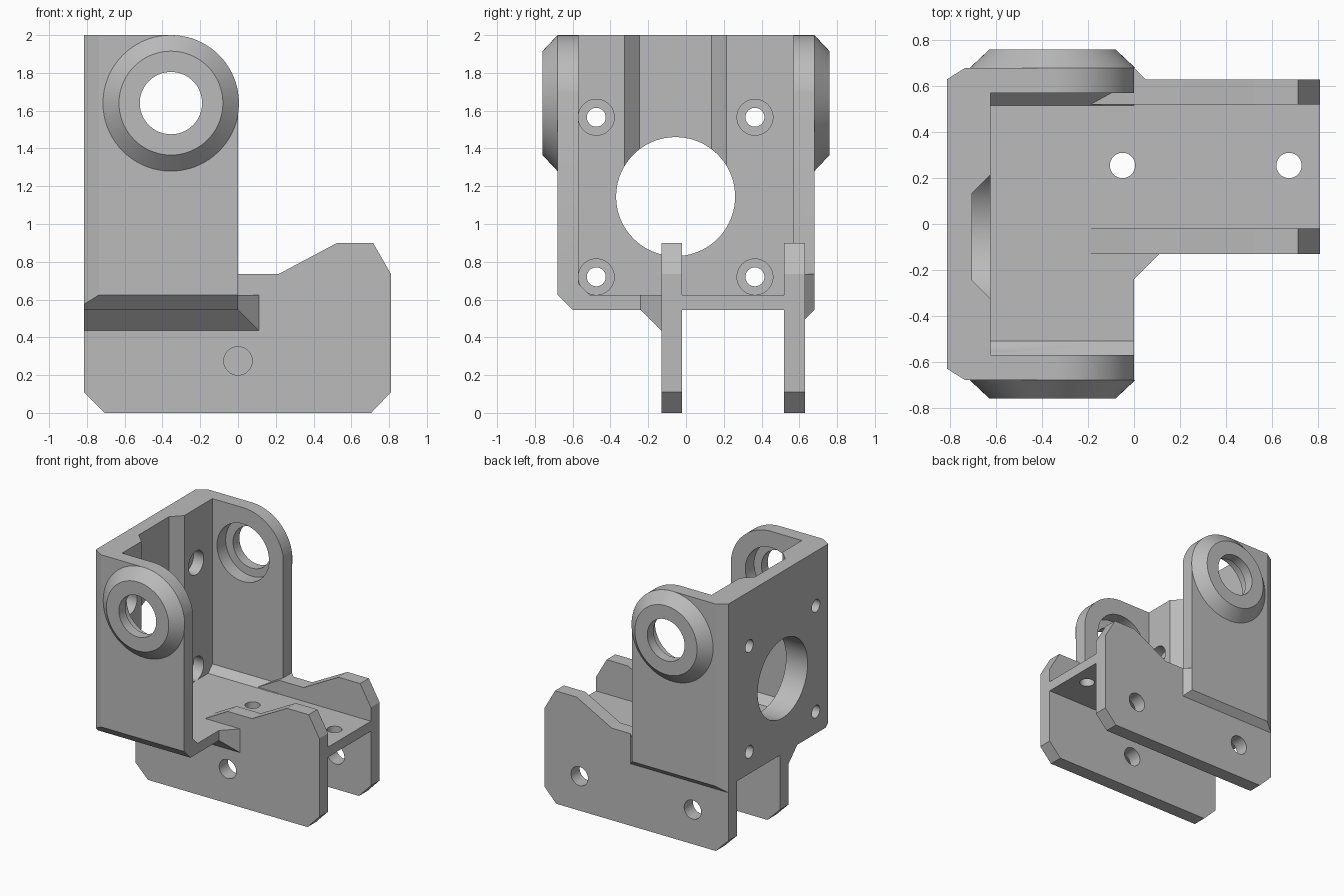
import bpy, bmesh
from math import pi, sin, cos, radians
from mathutils import Matrix, Vector

if "Cube" in bpy.data.objects:
    bpy.data.objects.remove(bpy.data.objects["Cube"], do_unlink=True)

grey = bpy.data.materials.new("plain_grey")
grey.use_nodes = True
GREY = (0.5, 0.5, 0.5, 1)
grey.diffuse_color = GREY
grey.node_tree.nodes["Principled BSDF"].inputs["Base Color"].default_value = GREY


def finish(name, bm):
    bmesh.ops.recalc_face_normals(bm, faces=bm.faces)
    mesh = bpy.data.meshes.new(name)
    bm.to_mesh(mesh)
    bm.free()
    mesh.materials.append(grey)
    obj = bpy.data.objects.new(name, mesh)
    bpy.context.scene.collection.objects.link(obj)
    return obj


def prism(name, axis, pts, lo, hi):
    """Extrude a 2D outline along an axis; the outline uses the other two axes in order."""
    bm = bmesh.new()
    place = {"x": lambda a, b, t: (t, a, b),
             "y": lambda a, b, t: (a, t, b),
             "z": lambda a, b, t: (a, b, t)}[axis]
    face = bm.faces.new([bm.verts.new(place(a, b, lo)) for a, b in pts])
    out = bmesh.ops.extrude_face_region(bm, geom=[face])
    verts = [g for g in out["geom"] if isinstance(g, bmesh.types.BMVert)]
    bmesh.ops.translate(bm, verts=verts, vec=place(0, 0, hi - lo))
    return finish(name, bm)


def rod(name, direction, start, r1, length, r2=None):
    """Cylinder or frustum running from start along direction."""
    bm = bmesh.new()
    d = Vector(direction)
    turn = Vector((0, 0, 1)).rotation_difference(d).to_matrix().to_4x4()
    mat = Matrix.Translation(Vector(start) + d * length / 2) @ turn
    bmesh.ops.create_cone(bm, cap_ends=True, segments=72, radius1=r1,
                          radius2=r1 if r2 is None else r2, depth=length, matrix=mat)
    return finish(name, bm)


def hull(name, pts):
    bm = bmesh.new()
    verts = [bm.verts.new(p) for p in pts]
    bmesh.ops.convex_hull(bm, input=verts)
    bmesh.ops.dissolve_limit(bm, angle_limit=radians(1), verts=bm.verts, edges=bm.edges)
    return finish(name, bm)


def cut(obj, cutters):
    bpy.context.view_layer.objects.active = obj
    for c in cutters:
        c.hide_render = True
        mod = obj.modifiers.new("cut", "BOOLEAN")
        mod.operation, mod.solver, mod.object = "DIFFERENCE", "EXACT", c
        bpy.ops.object.modifier_apply(modifier=mod.name)


BACK, INNER, FRONT = -0.815, -0.625, 0.81      # x of plate faces and rail end
WALL, FLOOR, UNDER = 0.68, 0.625, 0.545        # outer wall y, floor top and underside
PIVOT_X, PIVOT_Z, PIVOT_R = -0.355, 1.64, 0.36

# Shell: back plate, two side walls and floor
shell = prism("bracket_shell", "x", [(-WALL, 2), (-WALL, FLOOR), (-0.6, UNDER),
                                     (WALL, UNDER), (WALL, 2)], BACK, 0)
cavity = prism("cavity", "x", [(-0.57, 2.1), (-0.57, 0.685), (-0.51, FLOOR),
                               (0.515, FLOOR), (0.57, 0.68), (0.57, 2.1)], INNER, 0.1)
arc = [(PIVOT_X + PIVOT_R * cos(t * pi / 48), PIVOT_Z + PIVOT_R * sin(t * pi / 48))
       for t in range(25)]
ear_round = prism("ear_round", "y", arc + [(PIVOT_X, 2.1), (0.1, 2.1), (0.1, PIVOT_Z)], -0.9, 0.9)
corners = [prism("corner", "z", [(BACK - 0.1, s * 0.63), (BACK, s * 0.63), (-0.735, s * WALL),
                                 (-0.735, s * 0.8), (BACK - 0.1, s * 0.8)], 0.4, 2.1)
           for s in (-1, 1)]
main_bore = rod("main_bore", (1, 0, 0), (-0.9, -0.055, 1.145), 0.315, 0.4)
groove = prism("groove", "z", [(-0.705, -0.245), (-0.705, 0.135), (INNER, 0.215), (-0.5, 0.215),
                               (-0.5, -0.325), (INNER, -0.325)], 1.145, 2.1)
bolts = []
for y in (-0.475, 0.365):
    for z in (0.72, 1.565):
        bolts.append(rod("bolt_hole", (1, 0, 0), (-0.9, y, z), 0.05, 0.4))
        bolts.append(rod("bolt_recess", (1, 0, 0), (-0.715, y, z), 0.095, 0.2))
seats = [rod("bearing_seat", (0, s, 0), (PIVOT_X, s * 0.5, PIVOT_Z), 0.23, 0.3) for s in (-1, 1)]
deck_holes = [rod("deck_hole", (0, 0, 1), (x, 0.255, 0.4), 0.055, 0.4) for x in (-0.05, 0.675)]
cut(shell, [cavity, ear_round, main_bore, groove] + corners + bolts + seats + deck_holes)
parts = [shell]
cutters = [cavity, ear_round, main_bore, groove] + corners + bolts + seats + deck_holes

# Tapered pivot bosses outside the walls
for s, side in ((-1, "front"), (1, "back")):
    boss = rod(side + "_pivot_boss", (0, s, 0), (PIVOT_X, s * WALL, PIVOT_Z), PIVOT_R, 0.08, 0.275)
    bore = rod("pivot_bore", (0, s, 0), (PIVOT_X, s * 0.6, PIVOT_Z), 0.165, 0.3)
    cut(boss, [bore])
    parts.append(boss)
    cutters.append(bore)

# Deck between the rails
deck = prism("deck", "z", [(0, -0.025), (FRONT, -0.025), (FRONT, 0.525), (0, 0.525)], UNDER, FLOOR)
cut(deck, deck_holes)
parts.append(deck)

# Side rails with cross holes
rail_outline = [(BACK, 0.11), (-0.705, 0), (0.705, 0), (FRONT, 0.11), (FRONT, 0.735),
                (0.715, 0.9), (0.525, 0.9), (0.215, 0.735), (0, 0.735), (-0.245, 0.6), (BACK, 0.6)]
for name, lo, hi, hole_xs in (("front_rail", -0.13, -0.02, (0,)),
                              ("back_rail", 0.52, 0.63, (-0.5, 0.5))):
    rail = prism(name, "y", rail_outline, lo, hi)
    holes = [rod("rail_hole", (0, 1, 0), (x, lo - 0.1, 0.275), 0.075, 0.4) for x in hole_xs]
    cut(rail, holes)
    parts.append(rail)
    cutters += holes

# Gussets joining the shell to the rails
for name, outer, inner, top in (("front_gusset", -0.24, -0.13, FLOOR),
                                ("back_gusset", WALL, 0.63, 0.735)):
    d = abs(outer - inner)
    gusset = hull(name, [(x, outer, z) for x in (BACK, 0) for z in (UNDER, top)] +
                  [(x, inner, z) for x in (BACK, d) for z in (UNDER - d, top)])
    if outer > 0:
        cut(gusset, corners[1:])
    parts.append(gusset)

for c in cutters:
    bpy.data.objects.remove(c, do_unlink=True)

# Smooth the round surfaces, keep edges crisp
for p in parts:
    p.data.shade_smooth()
    p.data.set_sharp_from_angle(angle=radians(25))
